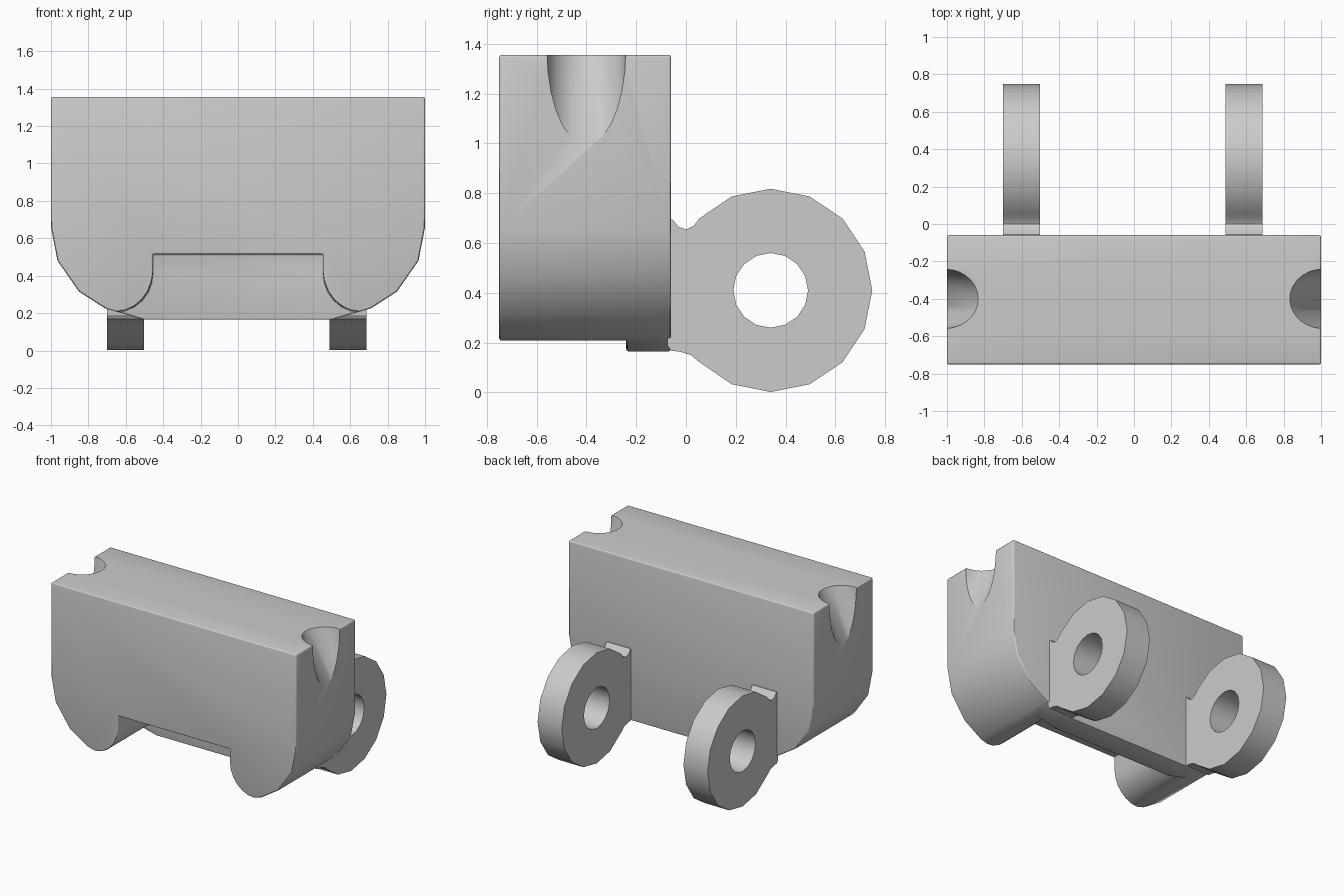
import bpy, bmesh, math
from mathutils import Vector

if "Cube" in bpy.data.objects:
    bpy.data.objects.remove(bpy.data.objects["Cube"])

grey = bpy.data.materials.new("plain grey")
grey.use_nodes = True
grey.diffuse_color = (0.6, 0.6, 0.6, 1)
grey.node_tree.nodes["Principled BSDF"].inputs["Base Color"].default_value = (0.6, 0.6, 0.6, 1)


def prism(name, points, sweep):
    """Closed outline of 3D points swept along a vector."""
    bm = bmesh.new()
    face = bm.faces.new([bm.verts.new(p) for p in points])
    out = bmesh.ops.extrude_face_region(bm, geom=[face])
    moved = [v for v in out["geom"] if isinstance(v, bmesh.types.BMVert)]
    bmesh.ops.translate(bm, verts=moved, vec=sweep)
    bmesh.ops.recalc_face_normals(bm, faces=bm.faces)
    mesh = bpy.data.meshes.new(name)
    bm.to_mesh(mesh)
    bm.free()
    mesh.materials.append(grey)
    obj = bpy.data.objects.new(name, mesh)
    bpy.context.collection.objects.link(obj)
    return obj


def activate(obj):
    bpy.ops.object.select_all(action="DESELECT")
    obj.select_set(True)
    bpy.context.view_layer.objects.active = obj


def cut(obj, cutter):
    activate(obj)
    mod = obj.modifiers.new("cut", "BOOLEAN")
    mod.operation, mod.solver, mod.object = "DIFFERENCE", "EXACT", cutter
    bpy.ops.object.modifier_apply(modifier=mod.name)
    bpy.data.objects.remove(cutter)


def bevel(obj, width):
    activate(obj)
    mod = obj.modifiers.new("bevel", "BEVEL")
    mod.width, mod.segments = width, 3
    mod.limit_method, mod.angle_limit = "ANGLE", math.radians(40)
    bpy.ops.object.modifier_apply(modifier=mod.name)


def smooth(obj):
    activate(obj)
    bpy.ops.object.shade_smooth_by_angle(angle=math.radians(30))


def ring(cx, cy, radius, sides):
    return [(cx + radius * math.cos(math.tau * i / sides),
             cy + radius * math.sin(math.tau * i / sides)) for i in range(sides)]


def mirrored(half):
    return half + [(-x, z) for x, z in reversed(half)]


# Body: block with rounded lower corners
FRONT, STEP, BACK = -0.75, -0.24, -0.06
outline = mirrored([(1, 1.355), (1, 0.66), (0.965, 0.48), (0.85, 0.315),
                    (0.71, 0.225), (0.5, 0.165)])
body = prism("body", [(x, FRONT, z) for x, z in outline], (0, BACK - FRONT, 0))

# Front recess between the two rounded feet
foot_curve = [(0.655 - 0.2 * math.sin(a), 0.42 - 0.213 * math.cos(a))
              for a in (math.radians(15 * i) for i in range(7))]
recess = mirrored([(0.72, 0.1), (0.7, 0.205)] + foot_curve + [(0.455, 0.515)])
cut(body, prism("recess_cutter", [(x, FRONT - 0.1, z) for x, z in recess],
                (0, STEP - FRONT + 0.1, 0)))
bevel(body, 0.016)

# Slanted scoops in the top of both ends
tilt = math.radians(25)
for side in (1, -1):
    axis = Vector((-side * math.sin(tilt), 0, math.cos(tilt)))
    across = Vector((math.cos(tilt) * side, 0, math.sin(tilt)))
    start = Vector((side, -0.4, 1.37)) - axis * 0.8
    loop = [start + across * u + Vector((0, v, 0)) for u, v in ring(0, 0, 0.158, 28)]
    cut(body, prism("scoop_cutter", loop, axis * 1.4))
smooth(body)

# Hinge lugs: a drilled disc blended into the back wall
CY, CZ, R = 0.34, 0.41, 0.408
neck = [(0.055, 0.7), (0.03, 0.668), (0, 0.655), (-0.03, 0.665), (-0.055, 0.695),
        (-0.075, 0.695), (-0.075, 0.19), (-0.06, 0.168), (-0.02, 0.163), (0.02, 0.15), (0.05, 0.125)]
disc = ring(CY, CZ, R, 16)
# Disc points in order from the lower neck joint round to the upper one
lug_outline = disc[11:] + disc[:6] + neck
for name, x in (("left_lug", 0.49), ("right_lug", -0.7)):
    lug = prism(name, [(x, y, z) for y, z in lug_outline], (0.197, 0, 0))
    cut(lug, prism("hole_cutter", [(x - 0.1, y, z) for y, z in ring(CY, CZ, 0.15, 16)],
                   (0.4, 0, 0)))
    smooth(lug)
